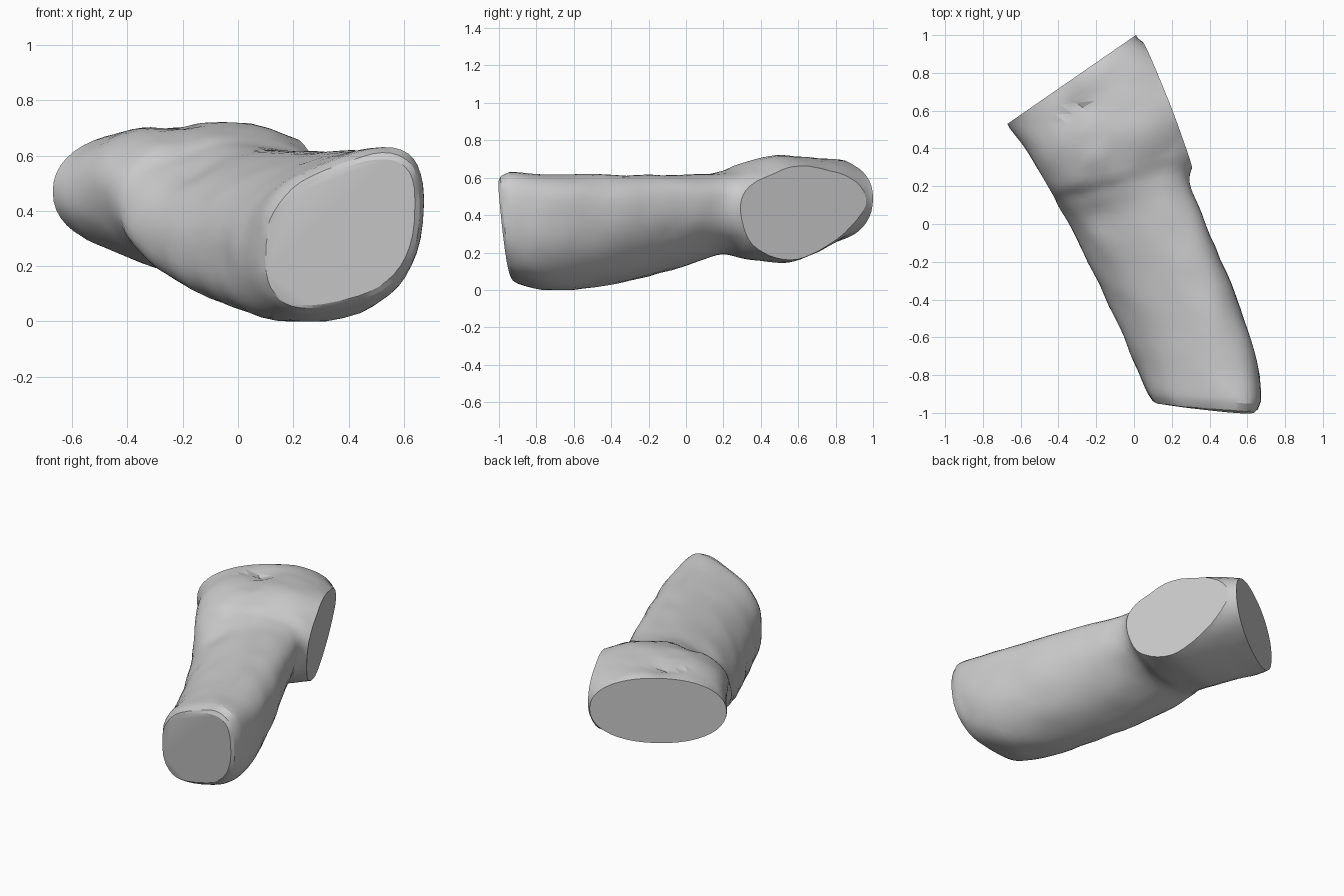
import bpy, bmesh, math, random
from mathutils import Vector, noise

random.seed(4)
cube = bpy.data.objects.get("Cube")
if cube:
    bpy.data.objects.remove(cube, do_unlink=True)

grey = bpy.data.materials.new("bark_grey")
grey.use_nodes = True
grey.diffuse_color = (0.6, 0.6, 0.6, 1)
grey.node_tree.nodes["Principled BSDF"].inputs["Base Color"].default_value = (0.6, 0.6, 0.6, 1)

SIDES = 44
STEPS = 6

# Slices of the log, front to back:
# edge x, edge y, other edge x, other edge y, bottom, middle, top, tilt, roundness
SLICES = [
    (0.10, -0.945, 0.64, -0.985, 0.075, 0.33, 0.59, 0.10, 0.75),
    (0.075, -0.91, 0.67, -0.93, 0.045, 0.34, 0.635, 0.10, 0.75),
    (-0.02, -0.68, 0.65, -0.72, 0.00, 0.33, 0.63, 0.10, 0.85),
    (-0.16, -0.38, 0.54, -0.38, 0.04, 0.34, 0.63, 0.10, 0.9),
    (-0.32, -0.05, 0.38, 0.00, 0.13, 0.38, 0.63, 0.09, 0.9),
    (-0.405, 0.10, 0.295, 0.25, 0.19, 0.41, 0.645, 0.05, 0.9),
    (-0.45, 0.19, 0.38, 0.42, 0.17, 0.42, 0.67, -0.02, 0.9),
    (-0.53, 0.33, 0.43, 0.70, 0.15, 0.44, 0.70, -0.04, 0.92),
    (-0.63, 0.47, 0.08, 0.94, 0.235, 0.475, 0.71, 0.01, 0.92),
    (-0.67, 0.53, 0.01, 1.00, 0.26, 0.48, 0.695, 0.01, 0.92),
]

# Knots and hollows on the upper side: x, y, radius, depth
DENTS = [
    (-0.26, 0.62, 0.08, 0.04), (-0.22, 0.45, 0.07, 0.02),
    (-0.20, 0.25, 0.08, 0.02), (-0.17, 0.06, 0.08, 0.02),
    (0.08, 0.48, 0.12, -0.015),
]

# Plane of the sawn-off side branch
SAW_POINT = Vector((0.19, 0.58, 0.41))
SAW_NORMAL = Vector((0.92, 0.36, -0.08)).normalized()


def spline(a, b, c, d, t):
    """Smooth blend between neighbouring slices."""
    return [0.5 * (2 * q + (r - p) * t + (2 * p - 5 * q + 4 * r - s) * t * t
                   + (3 * q - p - 3 * r + s) * t ** 3)
            for p, q, r, s in zip(a, b, c, d)]


def ring_points(slice_values, rough):
    lx, ly, rx, ry, low, mid, high, tilt, power = slice_values
    left, right = Vector((lx, ly, 0)), Vector((rx, ry, 0))
    points = []
    for i in range(SIDES):
        a = math.tau * i / SIDES
        c, s = math.cos(a), math.sin(a)
        u = math.copysign(abs(c) ** power, c)
        v = math.copysign(abs(s) ** power, s)
        if v > 0:
            z = mid + tilt * u + (high - mid - tilt * 0.4) * v
        else:
            z = mid + tilt * u + (mid - low) * v * (1 + 1.5 * tilt * u)
        p = left.lerp(right, (u + 1) / 2)
        p.z = z
        if rough:
            p += noise.noise_vector(p * 7) * 0.008
            if v > 0:
                for x, y, radius, depth in DENTS:
                    d2 = (p.x - x) ** 2 + (p.y - y) ** 2
                    p.z -= depth * v * math.exp(-d2 / radius ** 2)
        # The front end leans forward towards its top
        p.y -= 0.1 * (p.z - 0.35) * min(1, max(0, -3.5 * (p.y + 0.7)))
        p.z = max(p.z, 0)
        points.append(p)
    return points


# Slices blended into closely spaced rings
rings = [ring_points(SLICES[0], False)]
last = len(SLICES) - 1
for n in range(last):
    near = [SLICES[min(max(n + k, 0), last)] for k in (-1, 0, 1, 2)]
    steps = STEPS if 0 < n < last - 1 else 2
    for step in range(1, steps + 1):
        end = n == last - 1 and step == steps
        rings.append(ring_points(spline(*near, step / steps), not end))

# Log skin of irregular triangles, with flat sawn ends
bm = bmesh.new()
loops = [[bm.verts.new(p) for p in ring] for ring in rings]
for one, two in zip(loops, loops[1:]):
    for i in range(SIDES):
        j = (i + 1) % SIDES
        quad = (one[i], one[j], two[j], two[i])
        k = random.randint(0, 1)
        bm.faces.new((quad[k], quad[k + 1], quad[k + 2]))
        bm.faces.new((quad[k], quad[k + 2], quad[(k + 3) % 4]))
bm.faces.new(loops[0])
bm.faces.new(loops[-1])
bmesh.ops.recalc_face_normals(bm, faces=bm.faces)

# Saw off the side branch and close the cut with a flat face
back = [f for f in bm.faces if f.calc_center_median().y > 0.1]
parts = set(back)
for f in back:
    parts.update(f.edges)
    parts.update(f.verts)
bmesh.ops.bisect_plane(bm, geom=list(parts), dist=0.0001, plane_co=SAW_POINT,
                       plane_no=SAW_NORMAL, clear_outer=True)
rim = [e for e in bm.edges if e.is_boundary]
bmesh.ops.holes_fill(bm, edges=rim, sides=0)
bmesh.ops.recalc_face_normals(bm, faces=bm.faces)

mesh = bpy.data.meshes.new("log")
bm.to_mesh(mesh)
bm.free()
mesh.materials.append(grey)
log = bpy.data.objects.new("log", mesh)
bpy.context.collection.objects.link(log)
bpy.ops.object.select_all(action="DESELECT")
log.select_set(True)
bpy.context.view_layer.objects.active = log
bpy.ops.object.shade_smooth_by_angle(angle=math.radians(25))
